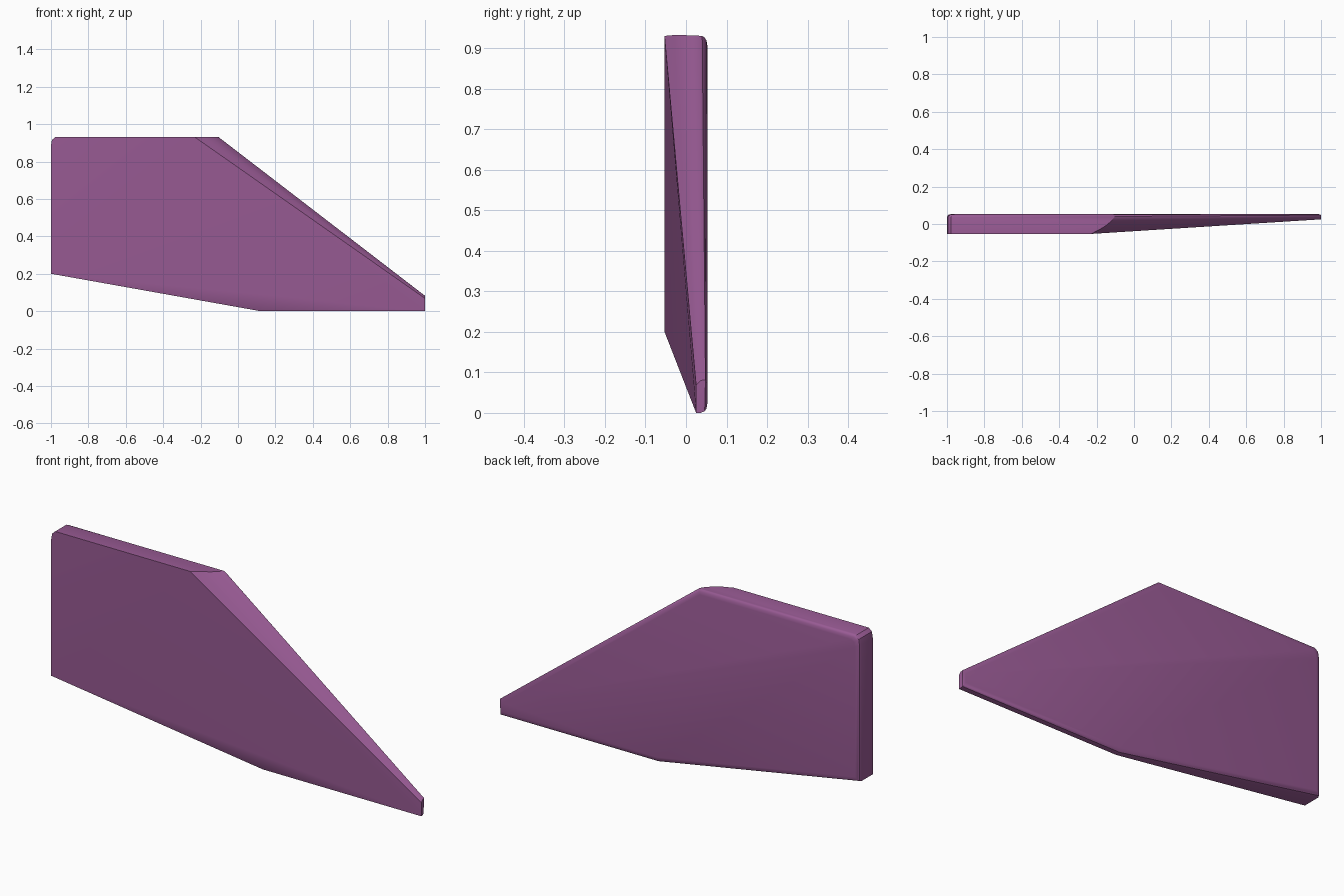
import bpy, bmesh
from mathutils import Vector

if "Cube" in bpy.data.objects:
    bpy.data.objects.remove(bpy.data.objects["Cube"])

# Front face corners, thick at the root and tapering to the tip
points = [
    (-1, -0.053, 0.2), (-1, -0.053, 0.885), (-0.995, -0.053, 0.915),
    (-0.978, -0.053, 0.93), (-0.23, -0.053, 0.93),
    (1, 0.025, 0.068), (1, 0.025, 0.0), (0.12, 0.025, 0.0),
]

# Rounded sloping leading edge: (y at top, x at top, y at tip, z at tip)
for y0, x0, y1, z1 in ((-0.03, -0.185, 0.03, 0.073), (-0.01, -0.152, 0.037, 0.078),
                       (0.015, -0.122, 0.044, 0.081), (0.04, -0.103, 0.048, 0.082)):
    points += [(x0, y0, 0.932 - max(y0, 0) * 0.05), (1, y1, z1)]

# Back outline, rolled over in rings of growing inset
for y, d in ((0.036, 0.0), (0.046, 0.004), (0.0505, 0.011), (0.053, 0.025)):
    points += [
        (-1 + d, y, 0.2 + d * 0.8), (-1 + d, y, 0.885 - d * 0.5),
        (-0.995 + d, y, 0.915 - d * 0.8), (-0.978 + d, y, 0.93 - d),
        (-0.105 - d * 0.3, y, 0.93 - d),
        (1 - d * 0.6, y, 0.08 - d * 0.5), (1 - d * 0.6, y, d),
        (0.12 + d * 0.1, y, d),
    ]

# Skin the fin
bm = bmesh.new()
for p in points:
    bm.verts.new(Vector(p))
res = bmesh.ops.convex_hull(bm, input=bm.verts)
bmesh.ops.delete(bm, geom=[v for v in bm.verts if not v.link_faces], context='VERTS')
bmesh.ops.dissolve_limit(bm, angle_limit=0.004, verts=bm.verts, edges=bm.edges)
bmesh.ops.recalc_face_normals(bm, faces=bm.faces)
mesh = bpy.data.meshes.new("fin_panel")
bm.to_mesh(mesh)
bm.free()
fin = bpy.data.objects.new("fin_panel", mesh)
bpy.context.collection.objects.link(fin)

# Purple finish and soft rim shading
mat = bpy.data.materials.new("purple")
mat.diffuse_color = (0.32, 0.105, 0.30, 1)
mat.use_nodes = True
mat.node_tree.nodes["Principled BSDF"].inputs["Base Color"].default_value = mat.diffuse_color
mesh.materials.append(mat)
bpy.context.view_layer.objects.active = fin
fin.select_set(True)
bpy.ops.object.shade_smooth_by_angle(angle=0.52)
